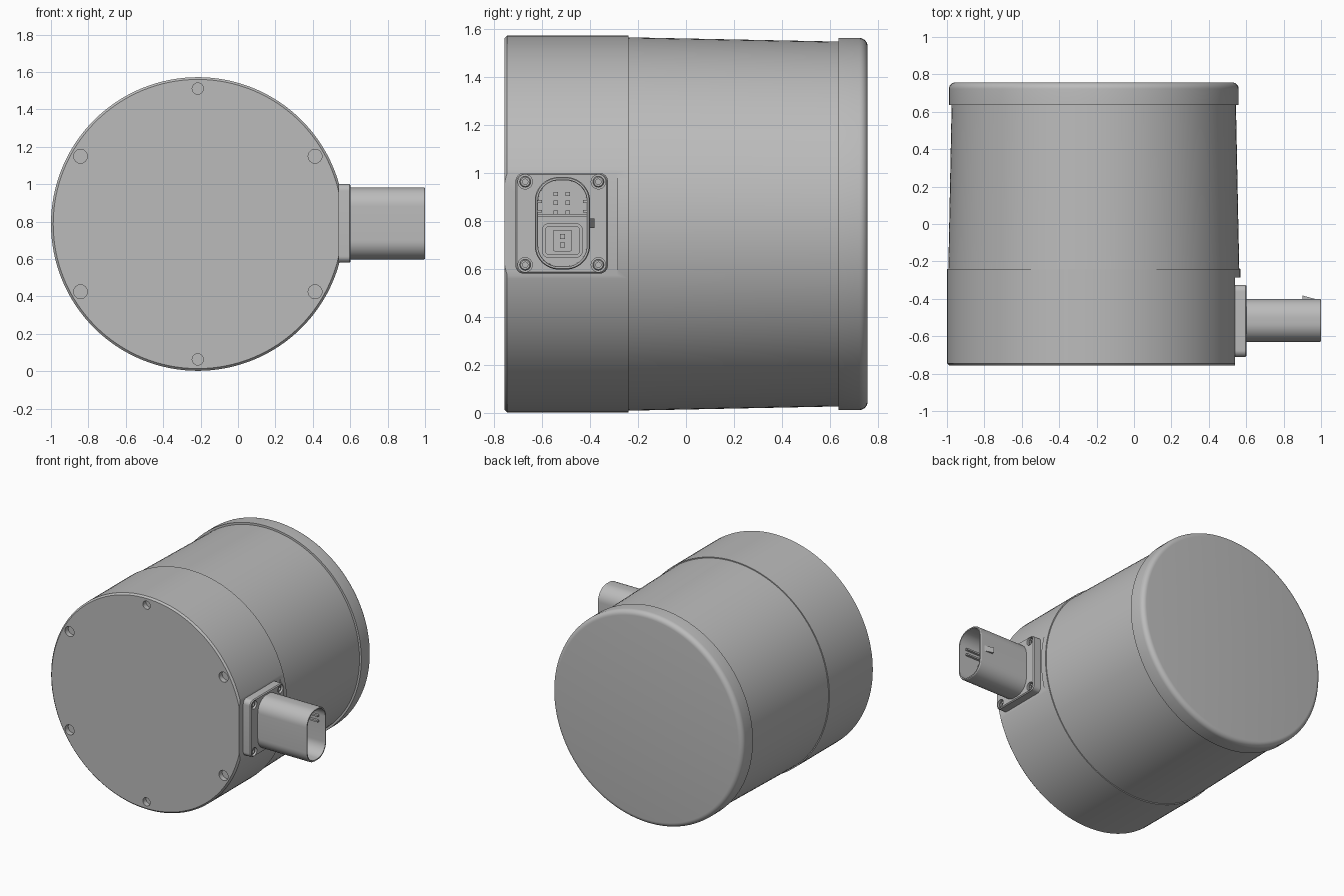
import bpy, bmesh
from math import sin, cos, pi, radians
from mathutils import Vector, Matrix

if "Cube" in bpy.data.objects:
    bpy.data.objects.remove(bpy.data.objects["Cube"])

CX, CZ = -0.215, 0.787      # axis of the housing
PY, PZ = -0.515, 0.79       # axis of the connector

grey = bpy.data.materials.new("metal grey")
grey.use_nodes = True
colour = (0.5, 0.5, 0.5, 1)
grey.diffuse_color = colour
grey.node_tree.nodes["Principled BSDF"].inputs["Base Color"].default_value = colour


def skin(name, rings):
    """Closed skin through a list of equal-sized point rings, capped at both ends."""
    bm = bmesh.new()
    loops = [[bm.verts.new(p) for p in ring] for ring in rings]
    n = len(loops[0])
    for a, b in zip(loops, loops[1:]):
        for i in range(n):
            j = (i + 1) % n
            bm.faces.new((a[i], a[j], b[j], b[i]))
    bm.faces.new(loops[0])
    bm.faces.new(loops[-1])
    bmesh.ops.recalc_face_normals(bm, faces=bm.faces)
    mesh = bpy.data.meshes.new(name)
    bm.to_mesh(mesh)
    bm.free()
    mesh.materials.append(grey)
    obj = bpy.data.objects.new(name, mesh)
    bpy.context.collection.objects.link(obj)
    return obj


def lathe(name, profile, x=CX, z=CZ, n=128):
    """Turned part along y from (y, radius) pairs."""
    return skin(name, [[(x + r * cos(2 * pi * i / n), y, z + r * sin(2 * pi * i / n))
                        for i in range(n)] for y, r in profile])


def loft(name, y, z, w, h, r, sections, n=8):
    """Rounded rectangle run along x through (x, inset) pairs."""
    rings = []
    for x, inset in sections:
        ring = []
        rr = max(r - inset, 0.002)
        for k, (sy, sz) in enumerate(((1, 1), (-1, 1), (-1, -1), (1, -1))):
            cy = y + sy * (w / 2 - inset - rr)
            cz = z + sz * (h / 2 - inset - rr)
            for i in range(n + 1):
                a = (k + i / n) * pi / 2
                ring.append((x, cy + rr * cos(a), cz + rr * sin(a)))
        rings.append(ring)
    return skin(name, rings)


def box(name, x, y, z, turn=0):
    """Box between pairs of limits, turned about its own centre on z."""
    bm = bmesh.new()
    lims = (x, y, z)
    size = Vector([b - a for a, b in lims])
    mid = Vector([(a + b) / 2 for a, b in lims])
    bmesh.ops.create_cube(bm, size=1, matrix=Matrix.Translation(mid)
                          @ Matrix.Rotation(turn, 4, "Z") @ Matrix.Diagonal(size).to_4x4())
    mesh = bpy.data.meshes.new(name)
    bm.to_mesh(mesh)
    bm.free()
    mesh.materials.append(grey)
    obj = bpy.data.objects.new(name, mesh)
    bpy.context.collection.objects.link(obj)
    return obj


def cut(obj, cutters):
    for c in cutters:
        mod = obj.modifiers.new("cut", "BOOLEAN")
        mod.operation, mod.solver, mod.object = "DIFFERENCE", "EXACT", c
        bpy.context.view_layer.objects.active = obj
        bpy.ops.object.modifier_apply(modifier=mod.name)
        bpy.data.objects.remove(c)


# Front housing with a flat side seat and six screw recesses
front = lathe("front_housing", [(-0.757, 0.773), (-0.745, 0.785), (-0.24, 0.785)])
cutters = [box("seat_cutter", (0.54, 1), (-1, -0.285), (0.3, 1.3)),
           box("edge_cutter", (0.49, 0.59), (-0.817, -0.717), (0.3, 1.3), radians(45))]
cutters[1].location = (0.036, -0.036, 0)
for k in range(6):
    a = radians(30 + 60 * k)
    r = 0.03 if k in (1, 4) else 0.037
    cutters.append(lathe("screw_cutter", [(-0.8, r), (-0.72, r)],
                         CX + 0.724 * cos(a), CZ + 0.724 * sin(a), 24))
bpy.context.view_layer.update()
cut(front, cutters)

# Tapered body and rounded rear cap
lathe("tapered_body", [(-0.25, 0.778), (0.64, 0.76)])
fillet = [(0.757 - 0.035 * (1 - sin(a)), 0.775 - 0.035 * (1 - cos(a)))
          for a in [i * pi / 12 for i in range(7)]]
lathe("rear_cap", [(0.635, 0.775)] + fillet)

# Connector flange with four sunk screws
flange = loft("flange", -0.518, PZ, 0.385, 0.42, 0.035,
              [(0.53, 0), (0.595, 0), (0.602, 0.006)])
spots = [(y, z) for y in (-0.67, -0.365) for z in (0.617, 0.963)]
cut(flange, [loft("flange_cutter", y, z, 0.06, 0.06, 0.03, [(0.57, 0), (0.65, 0)])
             for y, z in spots])
for y, z in spots:
    loft("flange_screw", y, z, 0.046, 0.046, 0.023,
         [(0.56, 0), (0.59, 0), (0.594, 0.004), (0.594, 0.012), (0.58, 0.012)])

# Hollow connector sleeve with its rear latch
loft("connector_sleeve", PY, PZ, 0.23, 0.385, 0.1,
     [(0.59, 0), (0.994, 0), (1.0, 0.004), (1.0, 0.012), (0.66, 0.014)], 12)
latch = box("sleeve_latch", (0.90, 0.965), (-0.41, -0.382), (0.77, 0.81))
for v in latch.data.vertices:
    if v.co.x > 0.95 and v.co.y > -0.39:
        v.co.y = -0.4

# Socket insides: divider, lower shroud and contact pins
box("socket_divider", (0.65, 0.70), (-0.62, -0.41), (0.818, 0.828))
loft("lower_shroud", PY, 0.718, 0.17, 0.145, 0.03,
     [(0.65, 0), (0.86, 0), (0.86, 0.014), (0.67, 0.014)])
loft("lower_core", PY, 0.718, 0.08, 0.09, 0.008, [(0.65, 0), (0.80, 0)], 2)
for y in (-0.543, -0.493):
    for z in (0.835, 0.875, 0.912):
        box("contact_pin", (0.65, 0.82), (y - 0.009, y + 0.009), (z - 0.009, z + 0.009))
for z in (0.70, 0.735):
    box("power_pin", (0.78, 0.84), (-0.525, -0.505), (z - 0.01, z + 0.01))
for z in (0.84, 0.88):
    for y in (-0.61, -0.42):
        box("guide_rib", (0.65, 0.95), (y - 0.01, y + 0.01), (z - 0.006, z + 0.006))

# Smooth round surfaces, keep edges crisp
bpy.ops.object.select_all(action="DESELECT")
for o in bpy.context.scene.objects:
    if o.type == "MESH" and grey.name in o.data.materials:
        o.select_set(True)
        bpy.context.view_layer.objects.active = o
bpy.ops.object.shade_smooth_by_angle(angle=radians(30))
